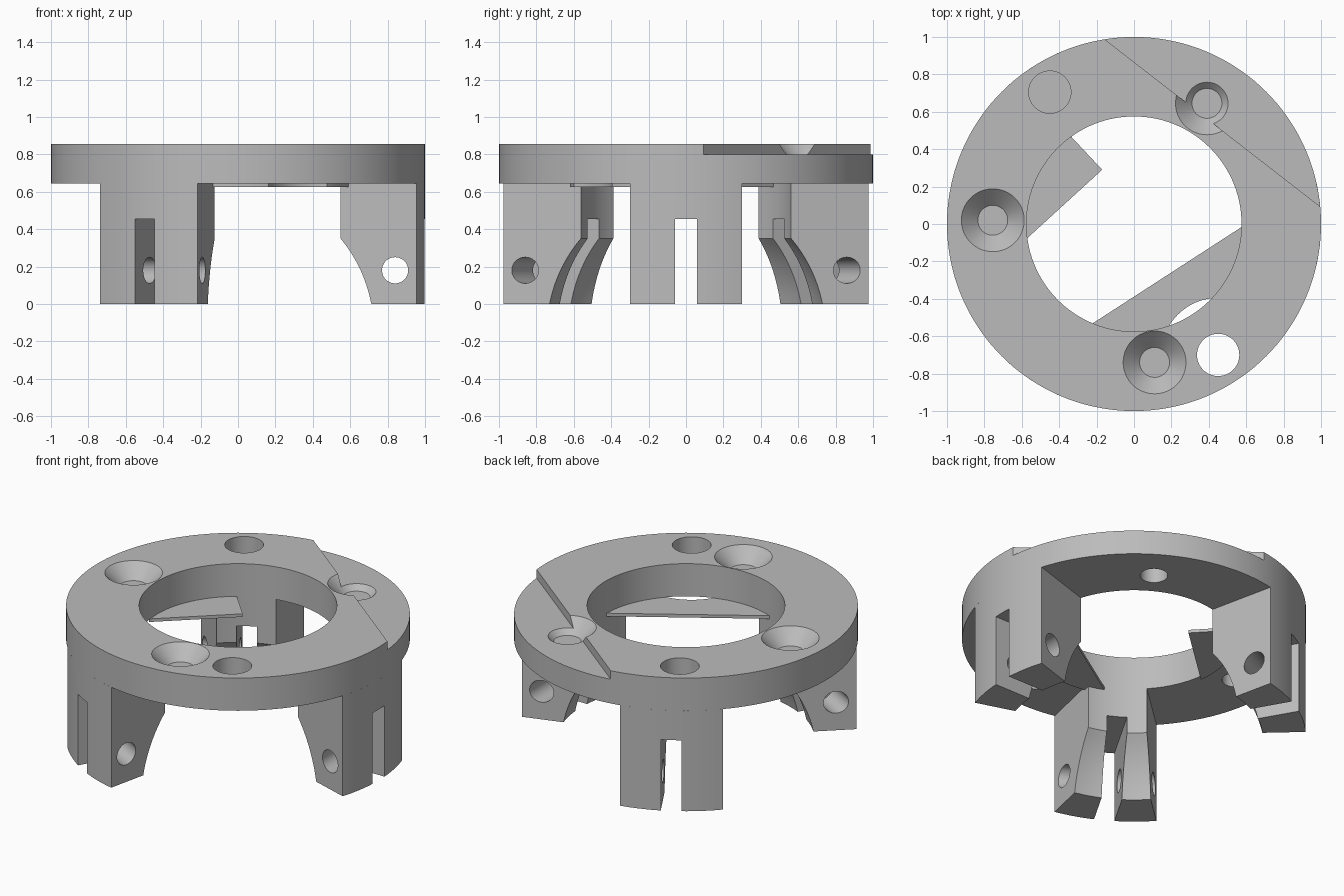
import bpy, bmesh
from math import sin, cos, radians, sqrt, atan2, acos
from mathutils import Matrix, Vector

if "Cube" in bpy.data.objects:
    bpy.data.objects.remove(bpy.data.objects["Cube"], do_unlink=True)

GREY = bpy.data.materials.new("plain grey")
GREY.use_nodes = True
GREY.diffuse_color = (0.5, 0.5, 0.5, 1)
GREY.node_tree.nodes["Principled BSDF"].inputs["Base Color"].default_value = (0.5, 0.5, 0.5, 1)

R_OUT, R_IN = 1.0, 0.575
Z_TOP, Z_RING, Z_LEDGE = 0.855, 0.645, 0.80
HALF = radians(17.5)


def make_object(name, bm):
    bmesh.ops.recalc_face_normals(bm, faces=bm.faces[:])
    mesh = bpy.data.meshes.new(name)
    bm.to_mesh(mesh)
    bm.free()
    mesh.materials.append(GREY)
    obj = bpy.data.objects.new(name, mesh)
    bpy.context.collection.objects.link(obj)
    return obj


def sweep(name, profile, start, end, steps, closed=False):
    """Turn an (r, z) outline about the z axis."""
    bm = bmesh.new()
    rows = []
    for i in range(steps if closed else steps + 1):
        a = start + (end - start) * i / steps
        rows.append([bm.verts.new((r * cos(a), r * sin(a), z)) for r, z in profile])
    n = len(profile)
    for i in range(steps):
        p, q = rows[i], rows[(i + 1) % len(rows)]
        for j in range(n):
            k = (j + 1) % n
            bm.faces.new((p[j], p[k], q[k], q[j]))
    if not closed:
        bm.faces.new(rows[0])
        bm.faces.new(rows[-1])
    return make_object(name, bm)


def prism(name, outline, z0, z1):
    """Extrude an (x, y) outline upwards."""
    bm = bmesh.new()
    face = bm.faces.new([bm.verts.new((x, y, z0)) for x, y in outline])
    new = bmesh.ops.extrude_face_region(bm, geom=[face])["geom"]
    bmesh.ops.translate(bm, vec=(0, 0, z1 - z0),
                        verts=[v for v in new if isinstance(v, bmesh.types.BMVert)])
    return make_object(name, bm)


def drill(x, y, z0, z1, r0, r1=None):
    """Round or tapered upright cutter."""
    bm = bmesh.new()
    bmesh.ops.create_cone(bm, cap_ends=True, segments=64, radius1=r0,
                          radius2=r0 if r1 is None else r1, depth=z1 - z0,
                          matrix=Matrix.Translation((x, y, (z0 + z1) / 2)))
    return make_object("cutter", bm)


def block(center, size, turn=0):
    bm = bmesh.new()
    bmesh.ops.create_cube(bm, size=1, matrix=Matrix.Rotation(turn, 4, "Z")
                          @ Matrix.Translation(center) @ Matrix.Diagonal((*size, 1)))
    return make_object("cutter", bm)


def carve(obj, cutters):
    for c in cutters:
        c.hide_render = True
        m = obj.modifiers.new("cut", "BOOLEAN")
        m.operation, m.solver, m.object = "DIFFERENCE", "EXACT", c
    bpy.context.view_layer.update()
    graph = bpy.context.evaluated_depsgraph_get()
    mesh = bpy.data.meshes.new_from_object(obj.evaluated_get(graph))
    obj.modifiers.clear()
    obj.data = mesh
    for c in cutters:
        bpy.data.objects.remove(c, do_unlink=True)


def arc(radius, start, end, steps):
    return [(radius * cos(start + (end - start) * i / steps),
             radius * sin(start + (end - start) * i / steps)) for i in range(steps + 1)]


# Ring with a lowered ledge, two plain holes and three countersunk holes
ring = sweep("ring", [(R_IN, Z_RING), (R_OUT, Z_RING), (R_OUT, Z_TOP), (R_IN, Z_TOP)],
             0, radians(360), 144, closed=True)
ledge_normal = atan2(0.79, 0.613)
cutters = [block((1.684, 0, Z_LEDGE + 0.5), (2, 4, 1), ledge_normal)]
for x, y in ((0.45, -0.7), (-0.45, 0.705)):
    cutters.append(drill(x, y, 0.5, 1, 0.113))
for x, y in ((-0.755, 0.02), (0.11, -0.74), (0.39, 0.645)):
    cutters.append(drill(x, y, 0.767, 0.9, 0.08, 0.213))
    cutters.append(drill(x, y, 0.5, 0.755, 0.08))   # thin floor left between
carve(ring, cutters)

# Three slotted legs with a hollowed inner side and a cross pin hole
profile = [(R_OUT, 0), (R_OUT, Z_RING), (R_IN, Z_RING)]
steps = 10
for i in range(steps + 1):
    z = 0.35 * (1 - i / steps)
    profile.append((sqrt(0.581 - (z + 0.15) ** 2), z))
leg = sweep("leg_left", profile, -HALF, HALF, 20)
bm = bmesh.new()
bmesh.ops.create_cone(bm, cap_ends=True, segments=48, radius1=0.07, radius2=0.07, depth=1,
                      matrix=Matrix.Translation((0.84, 0, 0.18)) @ Matrix.Rotation(radians(90), 4, "X"))
pin = make_object("cutter", bm)
carve(leg, [block((0.8, 0, 0.1275), (1, 0.12, 0.655)), pin])
legs = [leg]
for name, turn in (("leg_back", 120), ("leg_front", 240)):
    copy = bpy.data.objects.new(name, leg.data.copy())
    copy.data.transform(Matrix.Rotation(radians(turn), 4, "Z"))
    bpy.context.collection.objects.link(copy)
    legs.append(copy)

# Thin plates under the ring
mid, spread = radians(-57.1), acos(0.326 / 0.62)
front_plate = prism("front_plate", arc(0.62, mid - spread, mid + spread, 40), 0.625, Z_RING)
carve(front_plate, [drill(0.45, -0.7, 0.5, 0.8, 0.305)])
side_plate = prism("side_plate", [(-0.17, 0.29)] + arc(0.582, radians(125.8), radians(188), 20),
                   0.625, Z_RING)

# Smooth round walls, keep edges sharp
bpy.ops.object.select_all(action="DESELECT")
for obj in [ring, front_plate, side_plate] + legs:
    obj.select_set(True)
bpy.context.view_layer.objects.active = ring
bpy.ops.object.shade_smooth_by_angle(angle=radians(20))
